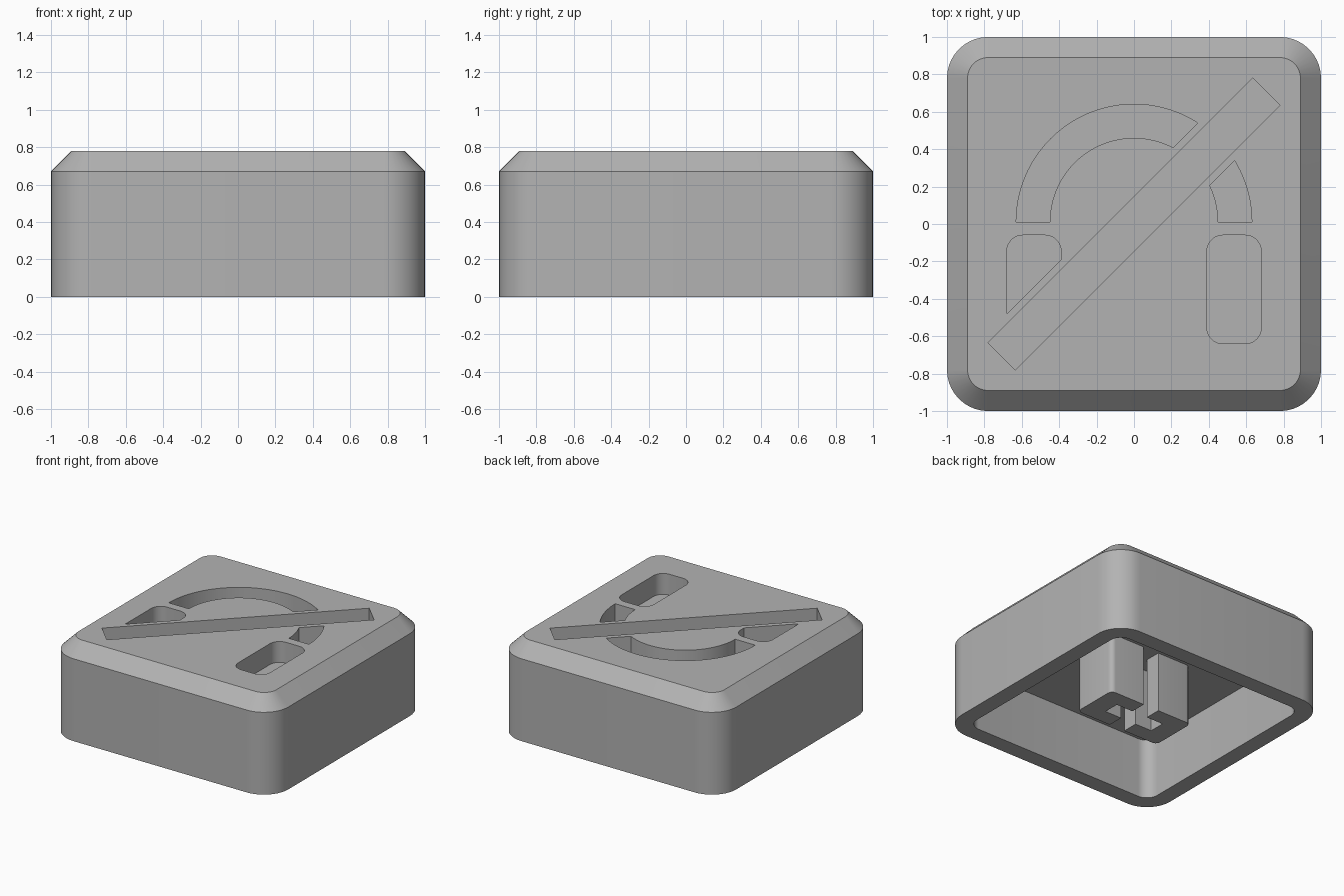
import bpy, bmesh, math

if "Cube" in bpy.data.objects:
    bpy.data.objects.remove(bpy.data.objects["Cube"])

grey = bpy.data.materials.new("plain_grey")
grey.diffuse_color = (0.45, 0.45, 0.45, 1)
grey.use_nodes = True
grey.node_tree.nodes["Principled BSDF"].inputs["Base Color"].default_value = grey.diffuse_color


def rounded_rect(cx, cy, hx, hy, r, steps=10):
    """Counter-clockwise outline of a rectangle with round corners."""
    pts = []
    for i, (sx, sy) in enumerate([(1, 1), (-1, 1), (-1, -1), (1, -1)]):
        for k in range(steps + 1):
            a = math.radians(90 * i + 90 * k / steps)
            pts.append((cx + sx * (hx - r) + r * math.cos(a),
                        cy + sy * (hy - r) + r * math.sin(a)))
    return pts


def clip(pts, side, offset):
    """Keep the part of an outline where side * (y - x) > offset."""
    out = []
    for p, q in zip(pts, pts[1:] + pts[:1]):
        dp = side * (p[1] - p[0]) - offset
        dq = side * (q[1] - q[0]) - offset
        if dp >= 0:
            out.append(p)
        if dp * dq < 0:
            t = dp / (dp - dq)
            out.append((p[0] + t * (q[0] - p[0]), p[1] + t * (q[1] - p[1])))
    return out


def loft(bm, rings):
    """Join (outline, z) rings into a closed solid."""
    loops = [[bm.verts.new((x, y, z)) for x, y in pts] for pts, z in rings]
    n = len(loops[0])
    for a, b in zip(loops, loops[1:]):
        for i in range(n):
            j = (i + 1) % n
            bm.faces.new((a[i], a[j], b[j], b[i]))
    bm.faces.new(loops[0][::-1])
    bm.faces.new(loops[-1])


def make(name, solids):
    bm = bmesh.new()
    for rings in solids:
        loft(bm, rings)
    bmesh.ops.recalc_face_normals(bm, faces=bm.faces)
    mesh = bpy.data.meshes.new(name)
    bm.to_mesh(mesh)
    bm.free()
    mesh.materials.append(grey)
    ob = bpy.data.objects.new(name, mesh)
    bpy.context.collection.objects.link(ob)
    return ob


def smooth(ob):
    bpy.ops.object.select_all(action='DESELECT')
    ob.select_set(True)
    bpy.context.view_layer.objects.active = ob
    bpy.ops.object.shade_smooth_by_angle(angle=math.radians(30))


# Hollow cap: ceiling, inner wall, bottom rim, outer wall, chamfer, top
CEILING, TOP, DEPTH = 0.49, 0.78, 0.17
inner = rounded_rect(0, 0, 0.867, 0.867, 0.1)
outer = rounded_rect(0, 0, 1, 1, 0.22)
upper = rounded_rect(0, 0, 0.89, 0.89, 0.11)
cap = make("cap_shell", [[(inner, CEILING), (inner, 0), (outer, 0),
                          (outer, 0.67), (upper, TOP)]])

# Engraved symbol: headband arc, two ear pads and a diagonal slash
N = 48
arc = [(0.63 * math.cos(math.pi * k / N), 0.01 + 0.63 * math.sin(math.pi * k / N))
       for k in range(N + 1)]
arc += [(0.45 * math.cos(math.pi * k / N), 0.01 + 0.45 * math.sin(math.pi * k / N))
        for k in range(N, -1, -1)]
pads = [rounded_rect(s * 0.535, -0.35, 0.145, 0.29, 0.085) for s in (-1, 1)]
slash = [(-0.635, -0.78), (0.78, 0.635), (0.635, 0.78), (-0.78, -0.635)]
shapes = [clip(arc, 1, 0.2), clip(arc, -1, 0.2),
          clip(pads[0], 1, 0.2), pads[1], slash]
cutter = make("symbol_cutter",
              [[(s, TOP - DEPTH), (s, TOP + 0.1)] for s in shapes])
cutter.hide_render = True

cut = cap.modifiers.new("engrave", 'BOOLEAN')
cut.operation = 'DIFFERENCE'
cut.solver = 'EXACT'
cut.object = cutter
bpy.context.view_layer.objects.active = cap
bpy.ops.object.modifier_apply(modifier=cut.name)
bpy.data.objects.remove(cutter)
smooth(cap)

# Stem: two facing C-shaped halves around a cross slot
body = rounded_rect(0, 0, 0.38, 0.195, 0.04, 5)
half = [p for p in body if p[0] > 0]
top_pts = [p for p in half if p[1] > 0]
low_pts = [p for p in half if p[1] < 0]
profile = low_pts + top_pts + [(0.07, 0.195), (0.07, 0.065), (0.22, 0.065),
                               (0.22, -0.065), (0.07, -0.065), (0.07, -0.195)]
for s, side in ((1, "right"), (-1, "left")):
    pts = [(s * x, y) for x, y in profile]
    smooth(make("stem_" + side, [[(pts, 0), (pts, CEILING + 0.01)]]))
